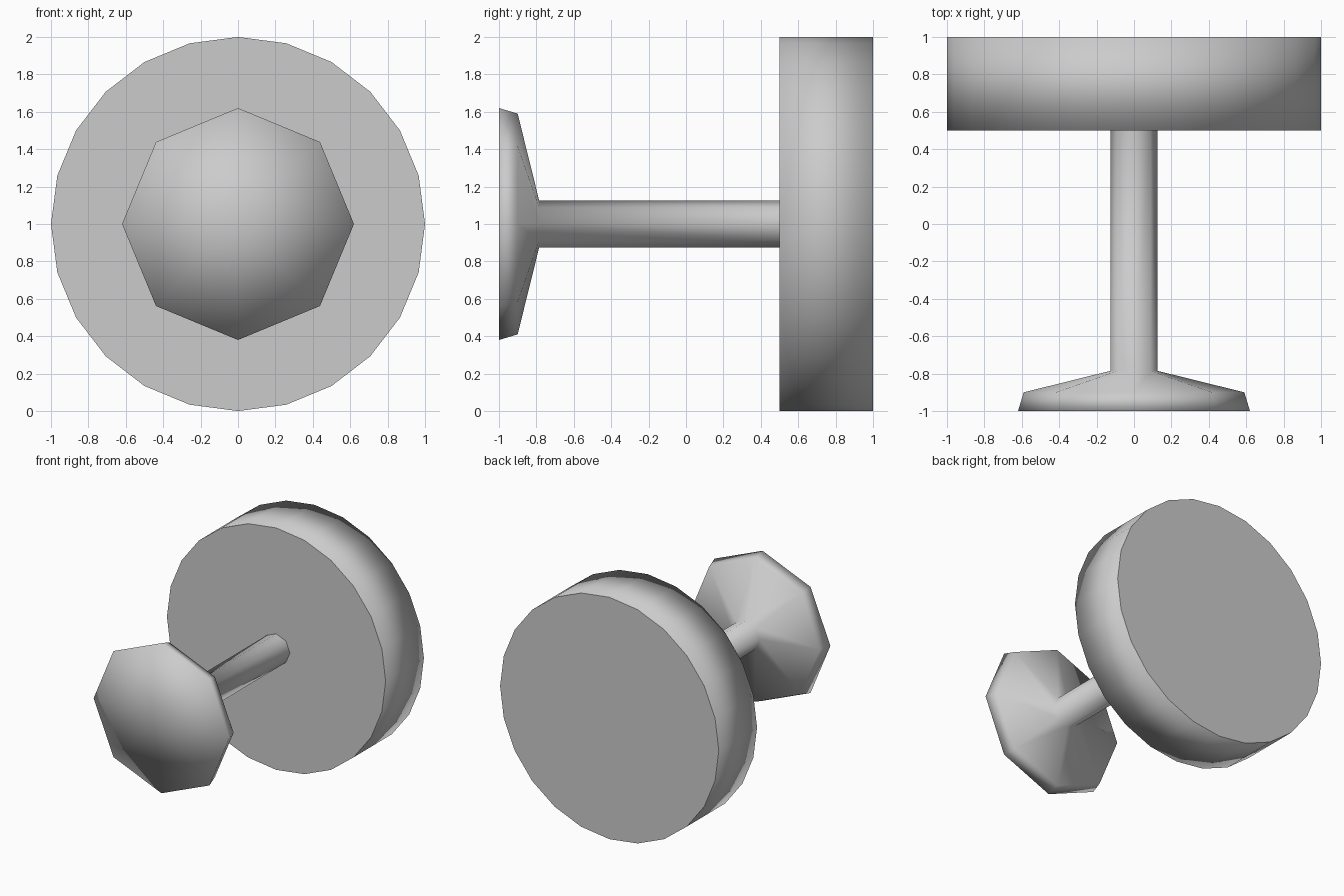
import bpy, bmesh
from math import sin, cos, tau

if "Cube" in bpy.data.objects:
    bpy.data.objects.remove(bpy.data.objects["Cube"])


def lathe(name, profile, sides, cap_ends=False):
    """Revolve (radius, y) points around the y-directed axis at z = 1."""
    bm = bmesh.new()
    rings = [[bm.verts.new((r * sin(tau * i / sides), y, 1 + r * cos(tau * i / sides)))
              for i in range(sides)] for r, y in profile]
    for a, b in zip(rings, rings[1:]):
        for i in range(sides):
            j = (i + 1) % sides
            bm.faces.new((a[i], a[j], b[j], b[i]))
    if cap_ends:
        bm.faces.new(rings[0])
        bm.faces.new(rings[-1])
    # collapse the centre ring of a closed end into one vertex
    bmesh.ops.remove_doubles(bm, verts=bm.verts, dist=1e-5)
    bmesh.ops.recalc_face_normals(bm, faces=bm.faces)
    for f in bm.faces:
        f.smooth = True
    mesh = bpy.data.meshes.new(name)
    bm.to_mesh(mesh)
    bm.free()
    obj = bpy.data.objects.new(name, mesh)
    bpy.context.collection.objects.link(obj)
    return obj


# Octagonal knob head flowing into its thin shaft, smooth all over
lathe("knob_and_shaft",
      [(0, -1), (0.62, -1), (0.59, -0.9), (0.125, -0.785), (0.125, 0.5)], 8)

# Thick round base disc
disc = lathe("base_disc", [(1, 0.5), (1, 1)], 24, cap_ends=True)

# Soft rounded shading on the disc rim, flat shading on its two caps
mesh = disc.data
soft = [v.normal.copy() for v in mesh.vertices]
normals = [None] * len(mesh.loops)
for p in mesh.polygons:
    for li in p.loop_indices:
        is_cap = len(p.vertices) > 4
        normals[li] = p.normal.copy() if is_cap else soft[mesh.loops[li].vertex_index]
mesh.normals_split_custom_set(normals)
